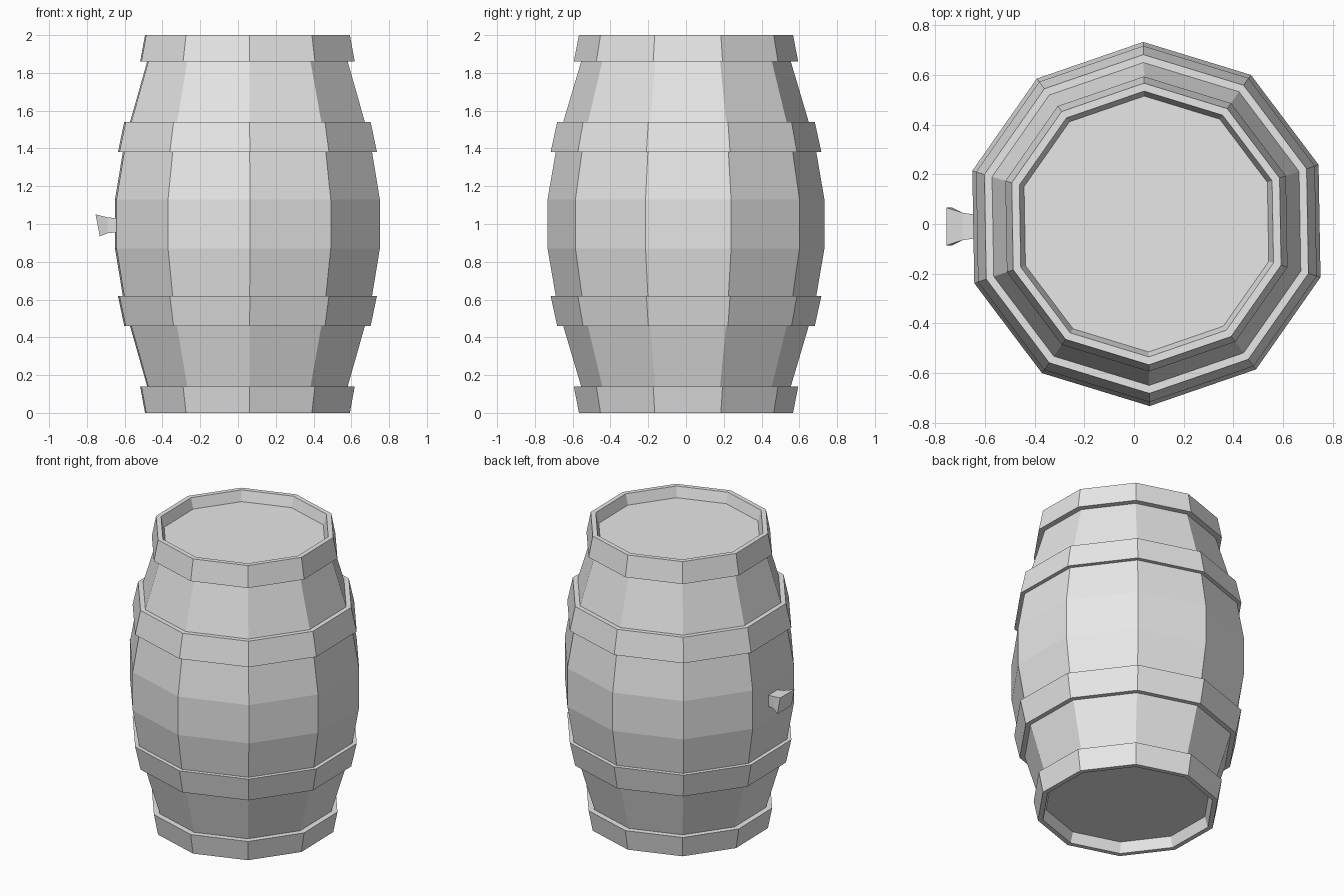
import bpy, bmesh, math

cube = bpy.data.objects.get("Cube")
if cube:
    bpy.data.objects.remove(cube, do_unlink=True)

SIDES = 10
CENTRE_X = 0.05
TWIST = math.radians(1)

grey = bpy.data.materials.new("plain_grey")
grey.use_nodes = True
grey.diffuse_color = (0.8, 0.8, 0.8, 1)
grey.node_tree.nodes["Principled BSDF"].inputs["Base Color"].default_value = (0.8, 0.8, 0.8, 1)


def finish(name, bm):
    bmesh.ops.recalc_face_normals(bm, faces=bm.faces)
    mesh = bpy.data.meshes.new(name)
    bm.to_mesh(mesh)
    bm.free()
    mesh.materials.append(grey)
    obj = bpy.data.objects.new(name, mesh)
    bpy.context.collection.objects.link(obj)
    return obj


def bridge(bm, low, high):
    n = len(low)
    for i in range(n):
        j = (i + 1) % n
        bm.faces.new((low[i], low[j], high[j], high[i]))


def lathe(name, profile, ring_shaped):
    """Turn (radius, height) points into a ten-sided solid or hoop."""
    bm = bmesh.new()
    rings = []
    for radius, z in profile:
        ring = []
        for i in range(SIDES):
            a = math.pi / 2 + TWIST + math.tau * i / SIDES
            ring.append(bm.verts.new((CENTRE_X + radius * math.cos(a), radius * math.sin(a), z)))
        rings.append(ring)
    for low, high in zip(rings, rings[1:]):
        bridge(bm, low, high)
    if ring_shaped:
        bridge(bm, rings[-1], rings[0])
    else:
        bm.faces.new(rings[0])
        bm.faces.new(rings[-1])
    return finish(name, bm)


def flip(profile):
    return [(r, 2 - z) for r, z in profile]


# Bulging body with recessed lids
upper = [(0.733, 1.13), (0.69, 1.38), (0.65, 1.54), (0.555, 1.86), (0.53, 1.93)]
lathe("barrel_body", flip(upper)[::-1] + upper, False)

# Hoops, mirrored top to bottom
rim = [(0.54, 1.86), (0.594, 1.86), (0.567, 2.0), (0.535, 2.0), (0.515, 1.93), (0.515, 1.91)]
band = [(0.66, 1.38), (0.717, 1.38), (0.682, 1.54), (0.63, 1.54)]
for part, profile in (("rim_hoop", rim), ("middle_hoop", band)):
    lathe("upper_" + part, profile, True)
    lathe("lower_" + part, flip(profile), True)

# Flared stopper on the right side: x, half width, half height
bm = bmesh.new()
rings = []
for x, w, h, tilt in ((-0.62, 0.045, 0.035, 0), (-0.69, 0.055, 0.042, 0), (-0.743, 0.076, 0.058, 0.011)):
    corners = ((-1, -1), (1, -1), (1, 1), (-1, 1))
    rings.append([bm.verts.new((x - tilt * t, s * w - 0.01, 0.993 + t * h)) for s, t in corners])
for low, high in zip(rings, rings[1:]):
    bridge(bm, low, high)
bm.faces.new(rings[0])
bm.faces.new(rings[-1])
finish("stopper", bm)
